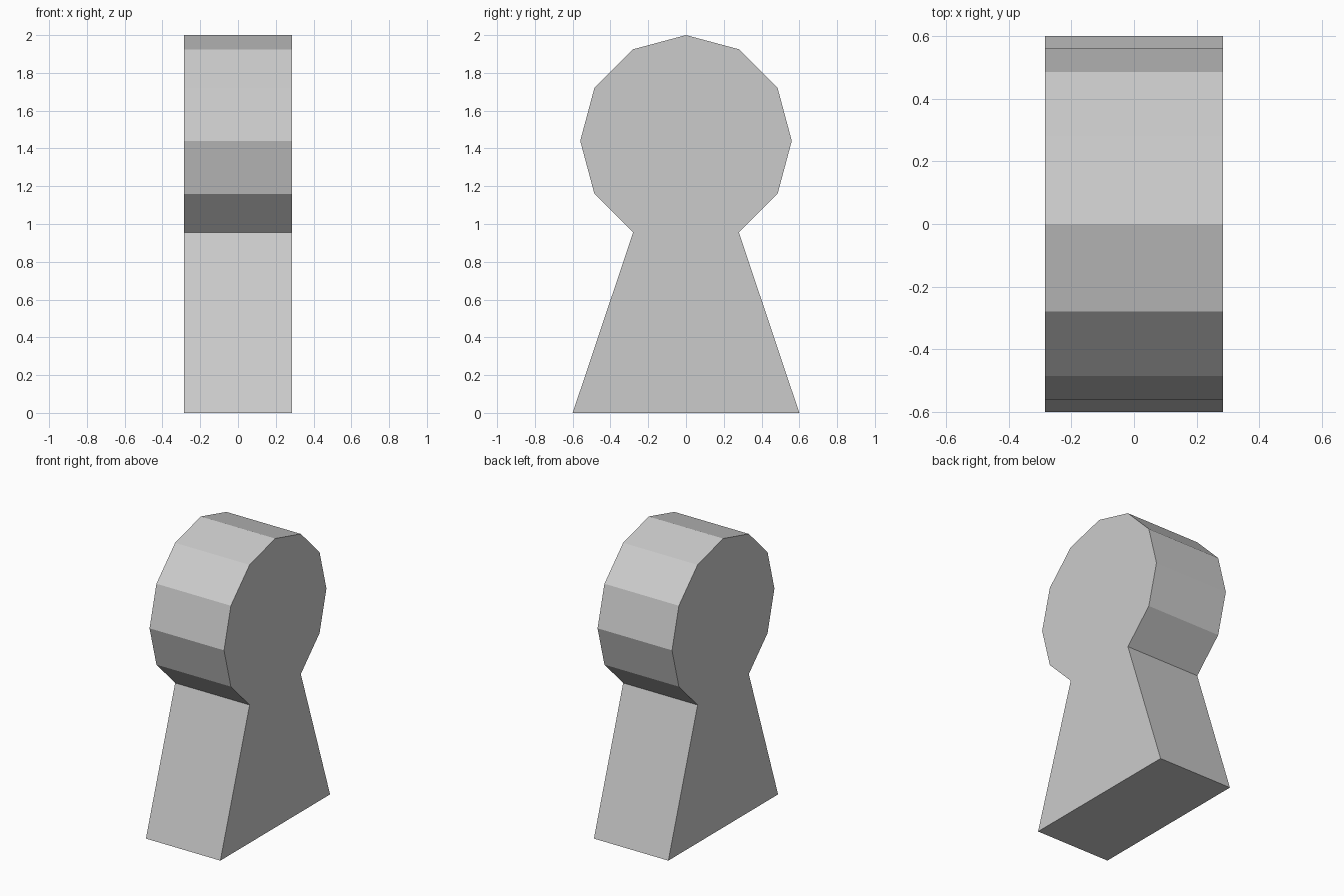
import bpy, bmesh
from math import sin, cos, radians

if "Cube" in bpy.data.objects:
    bpy.data.objects.remove(bpy.data.objects["Cube"])

HALF_WIDTH = 0.285
RADIUS, CENTRE_Z = 0.56, 1.44
FOOT_Y = 0.60

# Keyhole profile in the y-z plane: twelve-sided head without its lowest
# corner, closed by the flared foot
profile = [(RADIUS * sin(radians(a)), CENTRE_Z + RADIUS * cos(radians(a)))
           for a in range(-150, 151, 30)]
profile += [(FOOT_Y, 0.0), (-FOOT_Y, 0.0)]

# Extrude the profile across x
bm = bmesh.new()
side = bm.faces.new([bm.verts.new((-HALF_WIDTH, y, z)) for y, z in profile])
result = bmesh.ops.extrude_face_region(bm, geom=[side], use_keep_orig=True)
moved = [g for g in result["geom"] if isinstance(g, bmesh.types.BMVert)]
bmesh.ops.translate(bm, verts=moved, vec=(2 * HALF_WIDTH, 0, 0))
bmesh.ops.recalc_face_normals(bm, faces=bm.faces)

mesh = bpy.data.meshes.new("keyhole_block")
bm.to_mesh(mesh)
bm.free()
bpy.context.collection.objects.link(bpy.data.objects.new("keyhole_block", mesh))
